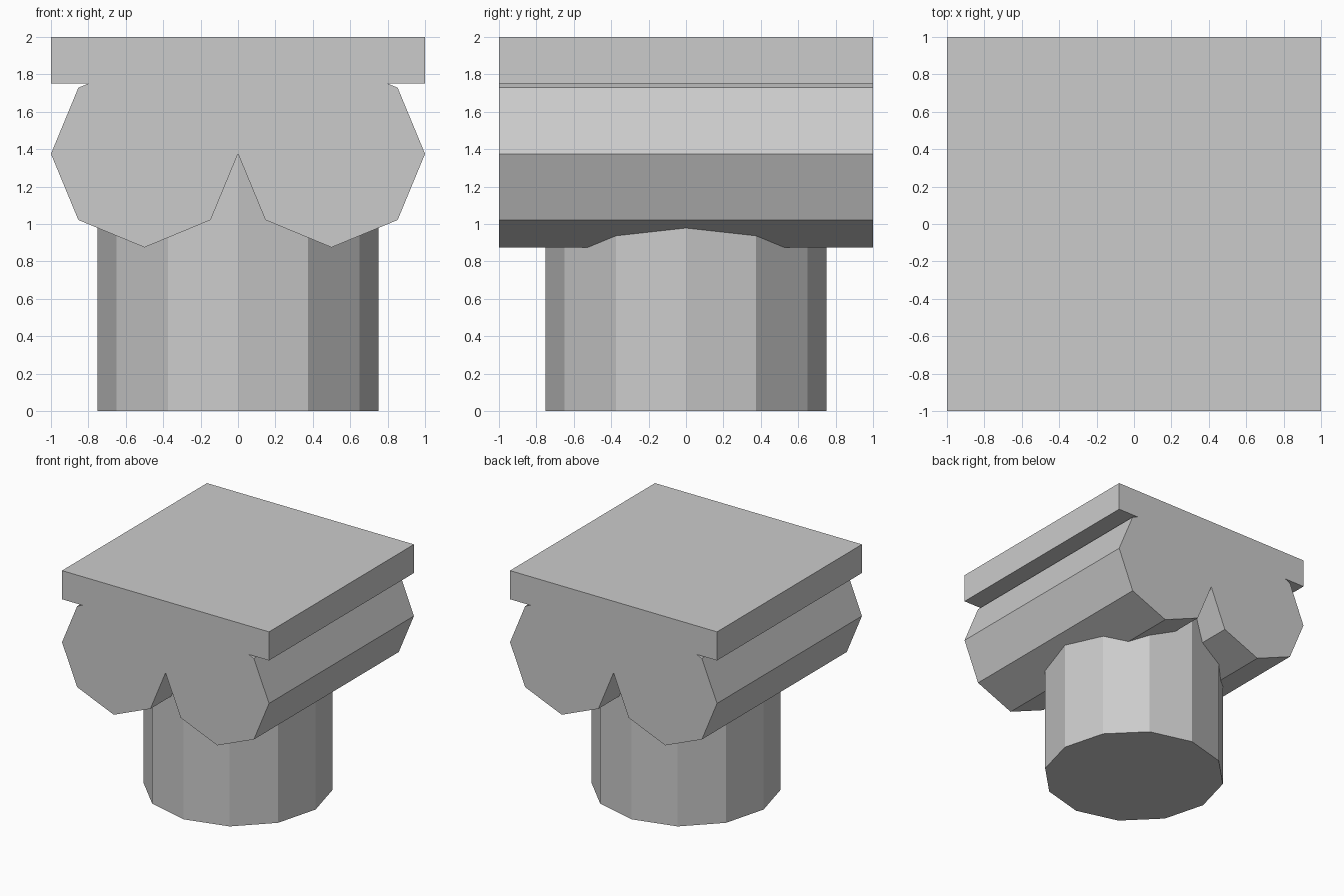
import bpy, bmesh
from math import cos, sin, pi

if "Cube" in bpy.data.objects:
    bpy.data.objects.remove(bpy.data.objects["Cube"])


def make_prism(name, points, place, offset):
    """Extrude a closed 2D outline along the given offset."""
    bm = bmesh.new()
    face = bm.faces.new([bm.verts.new(place(*p)) for p in points])
    ext = bmesh.ops.extrude_face_region(bm, geom=[face], use_keep_orig=True)
    new = [v for v in ext["geom"] if isinstance(v, bmesh.types.BMVert)]
    bmesh.ops.translate(bm, verts=new, vec=offset)
    bmesh.ops.recalc_face_normals(bm, faces=bm.faces)
    mesh = bpy.data.meshes.new(name)
    bm.to_mesh(mesh)
    bm.free()
    obj = bpy.data.objects.new(name, mesh)
    bpy.context.collection.objects.link(obj)
    return obj


def ring(radius, sides, cx=0.0, cy=0.0):
    return [(cx + radius * cos(2 * pi * i / sides), cy + radius * sin(2 * pi * i / sides))
            for i in range(sides)]


# Twelve-sided shaft, its top buried in the capital
make_prism("column_shaft", ring(0.75, 12), lambda x, y: (x, y, 0), (0, 0, 1.375))

# Capital: octagonal scrolls meeting at the centre, under a square slab
scroll = ring(0.5, 8, 0.5, 1.375)
lower = [scroll[i] for i in (5, 6, 7, 0, 1)]
right = lower + [(0.802, 1.75), (1, 1.75), (1, 2)]
left = [(-x, z) for x, z in reversed(right)]
make_prism("scroll_capital", [(0, 1.375)] + right + left,
           lambda x, z: (x, -1, z), (0, 2, 0))
